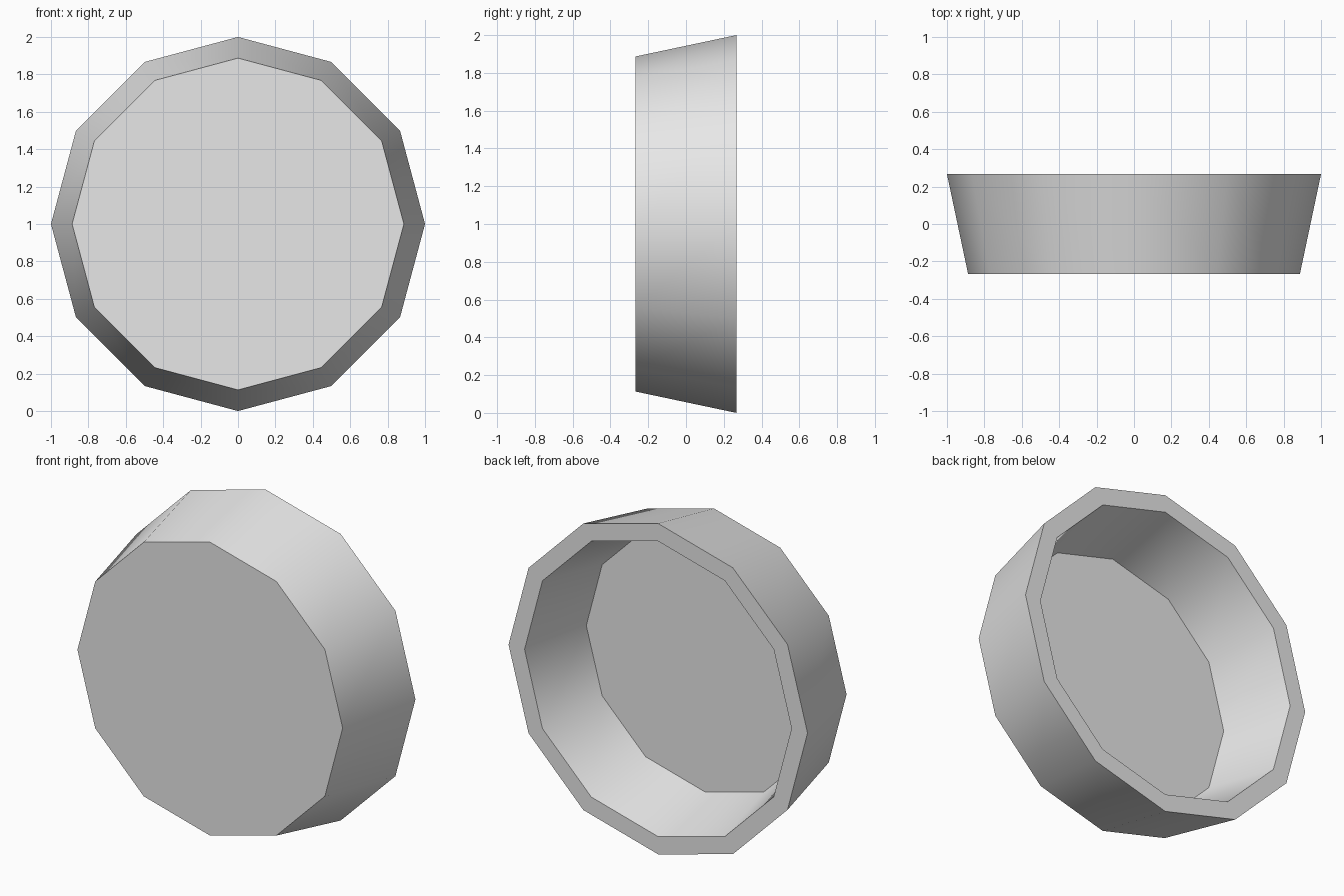
import bpy
import bmesh
from math import cos, sin, tau, radians

SIDES = 12
CENTRE_Z = 1.0
# Profile from outer front to inner floor: (radius, y)
PROFILE = [(0.887, -0.267), (1.0, 0.267), (0.893, 0.267), (0.793, -0.18)]

old = bpy.data.objects.get("Cube")
if old:
    bpy.data.objects.remove(old, do_unlink=True)

# Plain grey material
grey = bpy.data.materials.new("light_grey")
grey.use_nodes = True
colour = (0.8, 0.8, 0.8, 1.0)
grey.diffuse_color = colour
grey.node_tree.nodes["Principled BSDF"].inputs["Base Color"].default_value = colour


def ring(bm, radius, y):
    angles = [tau * i / SIDES for i in range(SIDES)]
    return [bm.verts.new((radius * cos(a), y, CENTRE_Z + radius * sin(a))) for a in angles]


# Tapered twelve-sided cup, closed at the front and open at the back
bm = bmesh.new()
rings = [ring(bm, r, y) for r, y in PROFILE]
for a, b in zip(rings, rings[1:]):
    for i in range(SIDES):
        j = (i + 1) % SIDES
        bm.faces.new((a[i], a[j], b[j], b[i]))
bm.faces.new(rings[0])    # front face
bm.faces.new(rings[-1])   # inner floor
bmesh.ops.recalc_face_normals(bm, faces=bm.faces)

mesh = bpy.data.meshes.new("tapered_cup")
bm.to_mesh(mesh)
bm.free()
mesh.materials.append(grey)
cup = bpy.data.objects.new("tapered_cup", mesh)
bpy.context.collection.objects.link(cup)

# Smooth walls with crisp rims
bpy.ops.object.select_all(action="DESELECT")
cup.select_set(True)
bpy.context.view_layer.objects.active = cup
bpy.ops.object.shade_smooth_by_angle(angle=radians(40))
